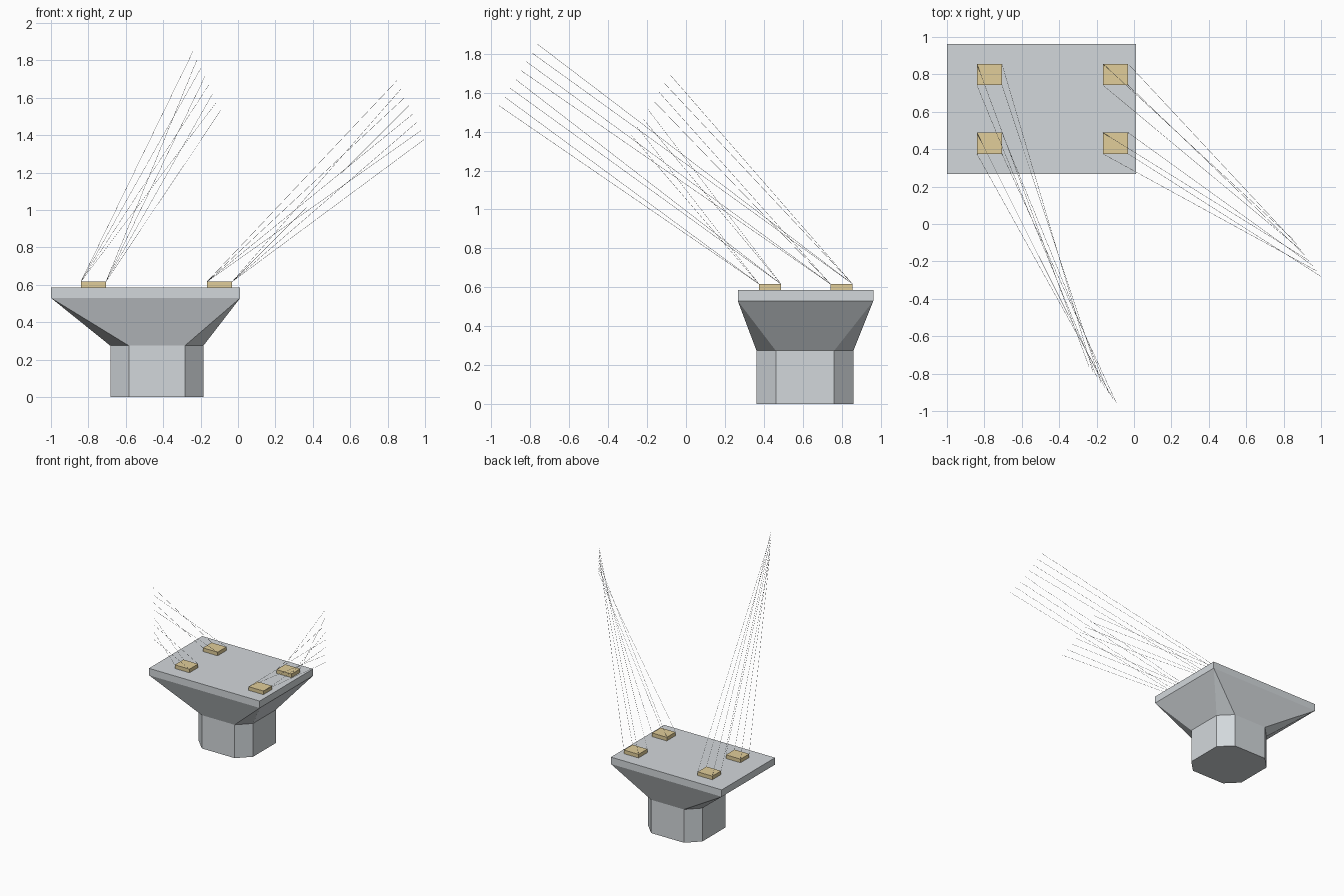
import bpy, bmesh
from mathutils import Vector

if "Cube" in bpy.data.objects:
    bpy.data.objects.remove(bpy.data.objects["Cube"])


def material(name, rgb):
    m = bpy.data.materials.new(name)
    m.diffuse_color = (*rgb, 1)
    m.use_nodes = True
    m.node_tree.nodes["Principled BSDF"].inputs["Base Color"].default_value = m.diffuse_color
    return m


CONCRETE = material("concrete grey", (0.65, 0.685, 0.71))
BEARING = material("bearing tan", (0.75, 0.61, 0.32))
CABLE = material("cable steel", (0.45, 0.46, 0.47))


def finish(name, bm, mat):
    bmesh.ops.recalc_face_normals(bm, faces=bm.faces)
    mesh = bpy.data.meshes.new(name)
    bm.to_mesh(mesh)
    bm.free()
    mesh.materials.append(mat)
    ob = bpy.data.objects.new(name, mesh)
    bpy.context.collection.objects.link(ob)
    return ob


def box(name, x0, x1, y0, y1, z0, z1, mat):
    bm = bmesh.new()
    bmesh.ops.create_cube(bm, size=1)
    for v in bm.verts:
        v.co = Vector((x0 + (v.co.x + .5) * (x1 - x0),
                       y0 + (v.co.y + .5) * (y1 - y0),
                       z0 + (v.co.z + .5) * (z1 - z0)))
    return finish(name, bm, mat)


# Chamfered column outline
CX, CY, HALF, FLAT = -0.434, 0.611, 0.249, 0.15
octagon = [(CX + sx * a, CY + sy * b) for sx in (-1, 1) for sy in (-1, 1)
           for a, b in ((HALF, FLAT), (FLAT, HALF))]
CAP = (-1.0, 0.012, 0.266, 0.962)
Z_COL, Z_FLARE, Z_CAP, Z_PAD = 0.275, 0.53, 0.587, 0.617


def hull(name, points, mat):
    bm = bmesh.new()
    for p in points:
        bm.verts.new(p)
    bmesh.ops.convex_hull(bm, input=bm.verts)
    bmesh.ops.dissolve_limit(bm, angle_limit=0.01, verts=bm.verts, edges=bm.edges)
    return finish(name, bm, mat)


# Column, flared head and cap slab
hull("column", [(x, y, z) for x, y in octagon for z in (0, Z_COL)], CONCRETE)
hull("flared_head", [(x, y, Z_COL) for x, y in octagon]
     + [(x, y, Z_FLARE) for x in CAP[:2] for y in CAP[2:]], CONCRETE)
box("cap_slab", *CAP, Z_FLARE, Z_CAP, CONCRETE)

# Four bearing pads
PAD_X = {"left": (-0.84, -0.706), "right": (-0.166, -0.031)}
PAD_Y = {"front": (0.375, 0.488), "back": (0.742, 0.856)}
for side, xs in PAD_X.items():
    for row, ys in PAD_Y.items():
        box(f"bearing_pad_{side}_{row}", *xs, *ys, Z_CAP, Z_PAD, BEARING)


def cable(bm, a, b, r=0.0008):
    # Thin four-sided rod between two points
    a, b = Vector(a), Vector(b)
    d = (b - a).normalized()
    u = d.cross(Vector((0, 0, 1))).normalized() * r
    w = d.cross(u).normalized() * r
    rings = [[bm.verts.new(p + o) for o in (u, w, -u, -w)] for p in (a, b)]
    for i in range(4):
        j = (i + 1) % 4
        bm.faces.new((rings[0][i], rings[0][j], rings[1][j], rings[1][i]))
    for ring in rings:
        bm.faces.new(ring)


# Eight cables per side, fanning from the pad corners to a sloped row of ends
ENDS = {"left": ((-0.24, -0.764, 1.85), (-0.093, -0.96, 1.533)),
        "right": ((0.85, -0.082, 1.692), (0.999, -0.28, 1.38))}
START_Y = (*PAD_Y["back"][::-1], *PAD_Y["front"][::-1])
for side, (first, last) in ENDS.items():
    bm = bmesh.new()
    for i in range(8):
        start = (PAD_X[side][i % 2], START_Y[i // 2], Z_PAD)
        cable(bm, start, Vector(first).lerp(Vector(last), i / 7))
    finish(f"cables_{side}", bm, CABLE)
